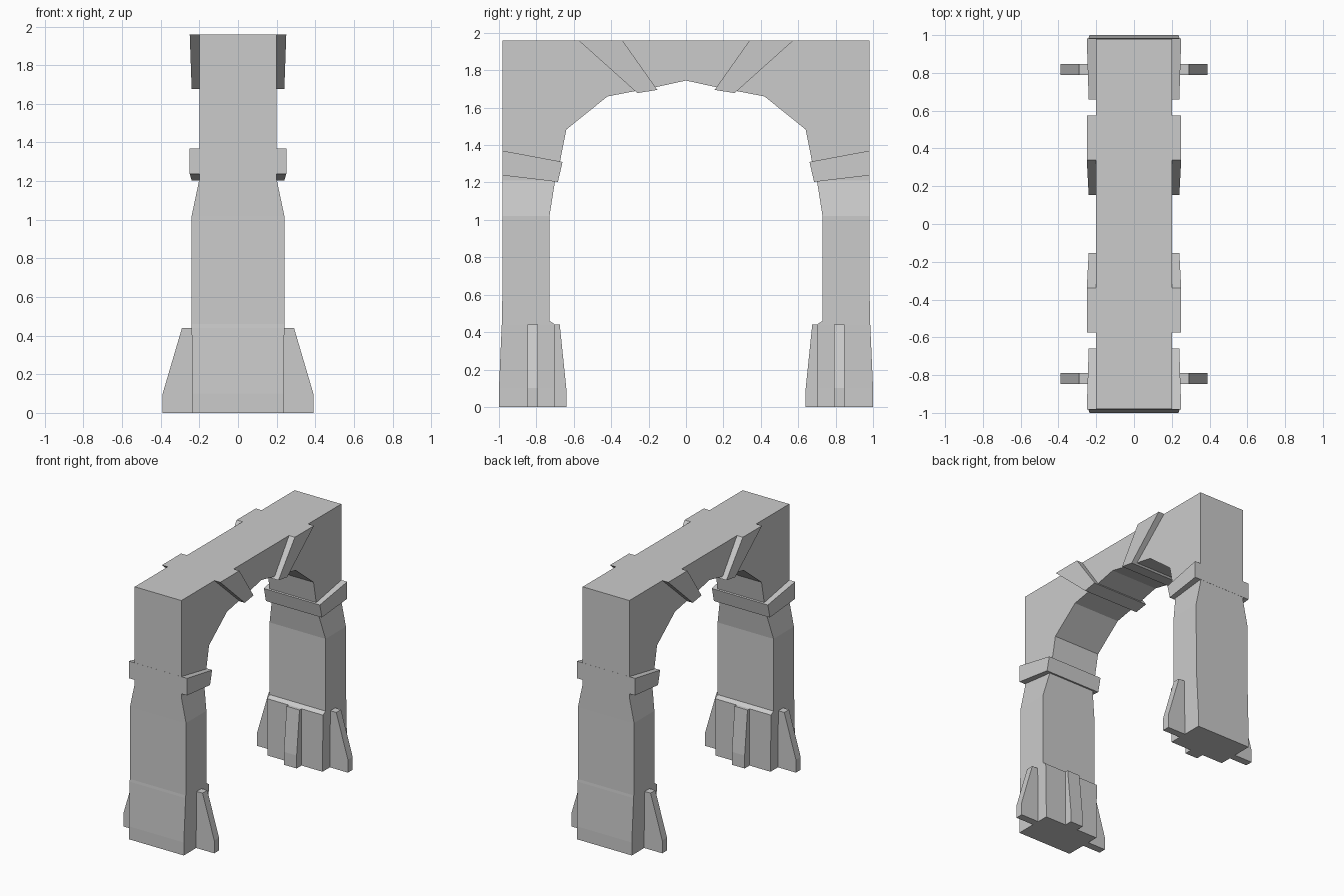
import bpy, bmesh

if "Cube" in bpy.data.objects:
    bpy.data.objects.remove(bpy.data.objects["Cube"])


def finish(name, bm, axes):
    """Turn a bmesh into an object mirrored over the given axes."""
    bmesh.ops.remove_doubles(bm, verts=bm.verts, dist=1e-5)
    bmesh.ops.recalc_face_normals(bm, faces=bm.faces)
    me = bpy.data.meshes.new(name)
    bm.to_mesh(me)
    bm.free()
    ob = bpy.data.objects.new(name, me)
    bpy.context.collection.objects.link(ob)
    m = ob.modifiers.new("Mirror", 'MIRROR')
    m.use_axis = [a in axes for a in "XYZ"]
    m.merge_threshold = 1e-4
    return ob


def skin(bm, a, b, caps=True, skip=()):
    """Bridge two matching rings of points, optionally closing the ends."""
    va = [bm.verts.new(p) for p in a]
    vb = [bm.verts.new(p) for p in b]
    n = len(va)
    for i in range(n):
        if i not in skip:
            j = (i + 1) % n
            bm.faces.new((va[i], va[j], vb[j], vb[i]))
    if caps:
        bm.faces.new(va)
        bm.faces.new(vb)


def across(profile):
    """Rings at -x and +x from (y, z, half width) points."""
    return ([(-h, y, z) for y, z, h in profile],
            [(h, y, z) for y, z, h in profile])


def block(name, a, b, axes):
    bm = bmesh.new()
    skin(bm, a, b)
    return finish(name, bm, axes)


# Main body: one pier lofted through levels (z, inner y, outer y, half width)
levels = [(0, .70, 1.0, .235), (.10, .70, 1.0, .235), (.44, .70, .985, .24),
          (.46, .73, .983, .24), (1.02, .73, .98, .24), (1.21, .70, .98, .20)]
rings = [[(-h, yi, z), (h, yi, z), (h, yo, z), (-h, yo, z)]
         for z, yi, yo, h in levels]
bm = bmesh.new()
for lo, hi in zip(rings, rings[1:]):
    skin(bm, lo, hi, caps=False)
bm.faces.new([bm.verts.new(p) for p in rings[0]])

# Main body: half of the arch, left open at the pier top and at y = 0
arch = [(.98, 1.21), (.98, 1.96), (0, 1.96), (0, 1.745), (.16, 1.71),
        (.42, 1.66), (.64, 1.483), (.674, 1.31), (.70, 1.21)]
skin(bm, *across([(y, z, .20) for y, z in arch]), skip=(2, 8))
finish("arch_body", bm, "Y")

# Bands wrapping the top of each pier
block("pier_band", *across([(.981, 1.37, .25), (.66, 1.31, .24),
                            (.685, 1.203, .24), (.981, 1.238, .25)]), "Y")

# Wedge stones straddling the arch crown
block("wedge_stone", *across([(.575, 1.96, .25), (.34, 1.96, .25),
                              (.153, 1.695, .24), (.26, 1.678, .24)]), "Y")

# Sloping side fins at the foot of each pier
fin = [(.20, 0), (.39, 0), (.39, .10), (.29, .44), (.20, .44)]
block("side_fin", [(x, .79, z) for x, z in fin],
      [(x, .848, z) for x, z in fin], "XY")

# Sloping rib on the inner face of each pier foot
block("inner_rib", *across([(y, z, .055) for y, z in (
    (.72, 0), (.64, 0), (.64, .10), (.675, .44), (.72, .44))]), "Y")
